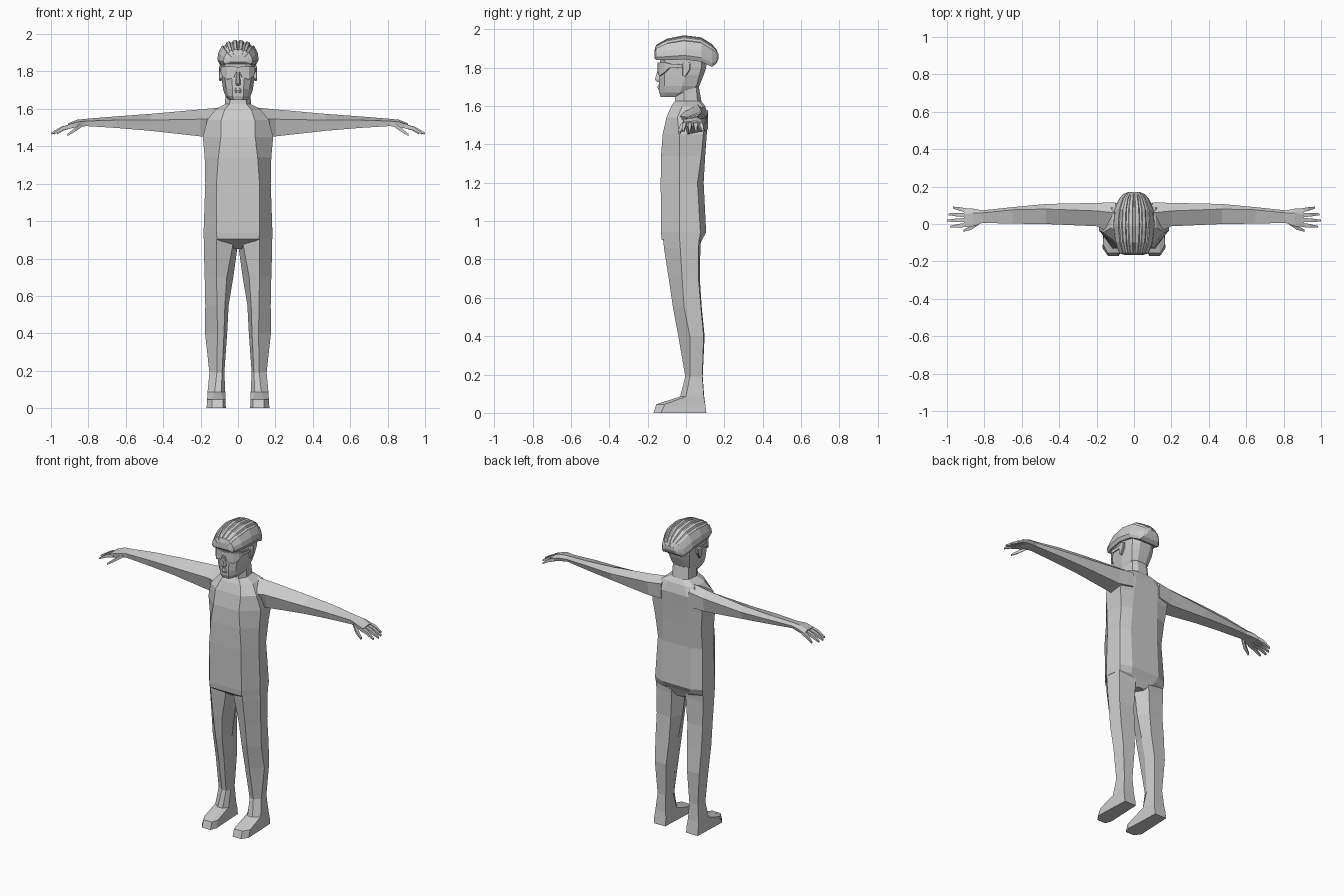
import bpy, bmesh


def loft(name, rings, mirror=False):
    """Skin a list of equal-length closed rings and cap both ends, flat shaded."""
    bm = bmesh.new()
    vs = [[bm.verts.new(p) for p in r] for r in rings]
    n = len(rings[0])
    for a, b in zip(vs, vs[1:]):
        for i in range(n):
            j = (i + 1) % n
            bm.faces.new((a[i], a[j], b[j], b[i]))
    bm.faces.new(vs[0][::-1])
    bm.faces.new(vs[-1])
    bmesh.ops.recalc_face_normals(bm, faces=bm.faces)
    me = bpy.data.meshes.new(name)
    bm.to_mesh(me)
    bm.free()
    ob = bpy.data.objects.new(name, me)
    bpy.context.collection.objects.link(ob)
    if mirror:
        m = ob.modifiers.new("mirror", 'MIRROR')
        m.use_mirror_merge = False
    return ob


def sym(half, z):
    """Full horizontal ring from its right half, listed front to back."""
    return [(x, y, z) for x, y in half] + [(-x, y, z) for x, y in reversed(half)]


# torso with pelvis and neck
torso = [
    (0.85, [(.02, -.05), (.04, 0), (.04, .04), (.02, .06)]),
    (0.905, [(.112, -.127), (.184, -.035), (.168, .07), (.09, .085)]),
    (0.94, [(.115, -.13), (.184, -.035), (.17, .075), (.1, .105)]),
    (1.20, [(.115, -.132), (.175, -.035), (.16, .06), (.1, .092)]),
    (1.34, [(.105, -.13), (.178, -.035), (.165, .08), (.095, .1)]),
    (1.45, [(.092, -.122), (.188, -.035), (.18, .09), (.09, .108)]),
    (1.54, [(.09, -.102), (.165, -.045), (.165, .105), (.08, .115)]),
    (1.598, [(.07, -.077), (.12, -.02), (.115, .085), (.06, .1)]),
    (1.625, [(.045, -.058), (.07, -.01), (.06, .06), (.03, .08)]),
    (1.73, [(.035, -.05), (.063, -.01), (.055, .05), (.03, .062)]),
]
loft("torso", [sym(h, z) for z, h in torso])

# legs running down into feet
leg = [
    (0.93, [(.02, -.09), (.115, -.12), (.182, -.035), (.168, .07), (.05, .08), (0, 0)]),
    (0.86, [(.03, -.085), (.115, -.115), (.183, -.03), (.168, .065), (.05, .075), (.003, 0)]),
    (0.70, [(.06, -.078), (.115, -.09), (.178, -.02), (.165, .065), (.06, .072), (.025, 0)]),
    (0.55, [(.07, -.062), (.112, -.068), (.175, -.01), (.165, .078), (.065, .082), (.05, .01)]),
    (0.40, [(.075, -.035), (.11, -.04), (.176, .02), (.16, .092), (.075, .097), (.058, .03)]),
    (0.19, [(.085, -.002), (.113, -.004), (.153, .02), (.145, .085), (.085, .087), (.073, .03)]),
    (0.085, [(.09, -.03), (.125, -.03), (.163, 0), (.155, .093), (.08, .095), (.068, 0)]),
    (0.045, [(.08, -.155), (.14, -.155), (.165, -.11), (.158, .1), (.075, .1), (.067, -.11)]),
    (0.0, [(.08, -.17), (.14, -.17), (.168, -.13), (.158, .106), (.075, .106), (.065, -.13)]),
]
loft("leg", [[(x, y, z) for x, y in r] for z, r in leg], True)

# arms: (y, z) sections stepping outwards along x
arm = [
    (.10, [(-.06, 1.55), (.06, 1.607), (.115, 1.575), (.115, 1.48), (.0, 1.44)]),
    (.20, [(-.012, 1.545), (.07, 1.597), (.113, 1.56), (.1, 1.47), (.01, 1.453)]),
    (.47, [(.0, 1.54), (.08, 1.573), (.107, 1.54), (.09, 1.49), (.015, 1.483)]),
    (.65, [(.002, 1.54), (.076, 1.56), (.09, 1.535), (.08, 1.502), (.012, 1.498)]),
    (.81, [(.006, 1.535), (.06, 1.547), (.073, 1.53), (.066, 1.512), (.01, 1.508)]),
    (.86, [(-.012, 1.53), (.06, 1.542), (.082, 1.528), (.075, 1.505), (-.008, 1.502)]),
    (.91, [(-.014, 1.515), (.05, 1.522), (.084, 1.51), (.078, 1.495), (-.01, 1.493)]),
]
loft("arm", [[(x, y, z) for y, z in r] for x, r in arm], True)


# fingers and thumb: tapering square bars through (x, y, z, radius)
def finger(name, path):
    loft(name, [[(x, y - r, z - r), (x, y + r, z - r), (x, y + r, z + r), (x, y - r, z + r)]
                for x, y, z, r in path], True)


for i, (y0, y1, tip) in enumerate([(-.004, -.015, .985), (.022, .018, 1.0),
                                   (.047, .052, .993), (.071, .088, .968)]):
    finger(f"finger_{i + 1}", [(.89, y0, 1.508, .011), ((.89 + tip) / 2, (y0 + y1) / 2, 1.495, .010),
                               (tip, y1, 1.468, .005)])
finger("thumb", [(.83, .008, 1.52, .012), (.87, -.02, 1.49, .011), (.912, -.036, 1.46, .006)])

# head
head = [
    (1.647, [(.022, -.132), (.035, -.11), (.045, -.06), (.04, -.03), (.02, -.02)]),
    (1.67, [(.03, -.14), (.052, -.11), (.068, -.03), (.05, .02), (.03, .035)]),
    (1.705, [(.03, -.141), (.062, -.112), (.08, -.02), (.062, .055), (.03, .07)]),
    (1.76, [(.032, -.139), (.07, -.112), (.087, 0), (.075, .07), (.035, .092)]),
    (1.80, [(.035, -.132), (.073, -.108), (.09, 0), (.08, .08), (.04, .105)]),
    (1.86, [(.04, -.137), (.075, -.11), (.092, 0), (.08, .08), (.04, .11)]),
]
loft("head", [sym(h, z) for z, h in head])

# nose, lips and ears
loft("nose", [sym([(.004, -.143), (.01, -.12)], 1.805),
              sym([(.006, -.162), (.018, -.13)], 1.737),
              sym([(.005, -.15), (.016, -.13)], 1.724)])
loft("lips", [sym([(.008, -.143), (.02, -.135)], 1.712),
              sym([(.01, -.149), (.024, -.135)], 1.699),
              sym([(.008, -.143), (.02, -.135)], 1.684)])
loft("ear", [[(x, y * s - .0, 1.79 + z * s) for y, z in
              [(-.02, .03), (.0, .042), (.024, .034), (.022, 0), (-.004, -.042), (-.018, -.03)]]
             for x, s in [(.08, .85), (.098, 1), (.102, .8)]], True)

# wraparound glasses: ribbon of (x, y, low z, high z)
glasses = [(0, -.146, 1.803, 1.823), (.011, -.148, 1.795, 1.825), (.022, -.147, 1.768, 1.826),
           (.06, -.138, 1.757, 1.827), (.085, -.112, 1.775, 1.826), (.094, -.09, 1.798, 1.82),
           (.099, .005, 1.80, 1.814)]
loft("glasses", [[(x, y, a), (x * .94, y + .007, a), (x * .94, y + .007, b), (x, y, b)]
                 for x, y, a, b in glasses], True)

# helmet: ribbed arch section swept from front to back
arch = [(.04, .94), (.08, 1), (.24, .985), (.28, .91), (.38, .89), (.42, .955), (.56, .90),
        (.60, .80), (.70, .74), (.76, .78), (.95, .45), (1, .17), (.9, 0)]
rows = [(-.165, .05, 1.85, 1.888), (-.156, .078, 1.84, 1.918), (-.10, .1, 1.838, 1.95),
        (-.01, .111, 1.842, 1.968), (.08, .104, 1.83, 1.957), (.135, .08, 1.803, 1.922),
        (.158, .06, 1.82, 1.895), (.17, .035, 1.845, 1.87)]
rings = []
for y, w, zb, zt in rows:
    half = [(w * fx, y, zb + (zt - zb) * fz) for fx, fz in arch]
    rings.append(half + [(-x, y2, z) for x, y2, z in reversed(half)])
loft("helmet", rings)
